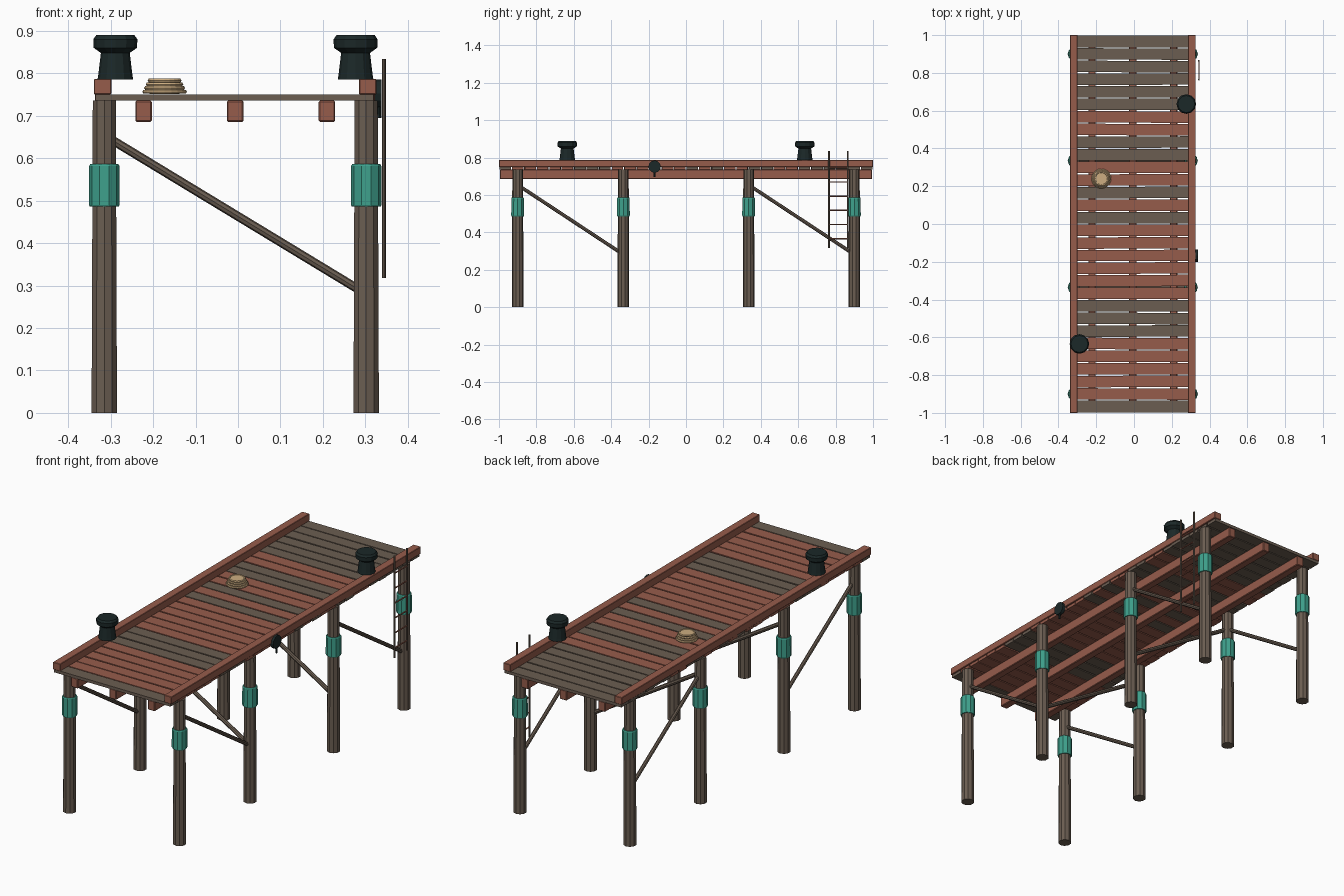
import bpy, bmesh, math, random
from mathutils import Vector, Matrix

if "Cube" in bpy.data.objects:
    bpy.data.objects.remove(bpy.data.objects["Cube"])

random.seed(4)
CX = -0.0065  # centre line of the pier


def material(name, rgb):
    m = bpy.data.materials.new(name)
    m.diffuse_color = (*rgb, 1)
    m.use_nodes = True
    m.node_tree.nodes["Principled BSDF"].inputs["Base Color"].default_value = m.diffuse_color
    return m


RED = material("red_wood", (0.305, 0.107, 0.071))
GREY = material("weathered_wood", (0.145, 0.110, 0.083))
TEAL = material("teal_wrap", (0.048, 0.352, 0.262))
IRON = material("black_iron", (0.011, 0.021, 0.021))
ROPE = material("rope_tan", (0.61, 0.42, 0.22))


def finish(bm, name, mat):
    bmesh.ops.recalc_face_normals(bm, faces=bm.faces)
    me = bpy.data.meshes.new(name)
    bm.to_mesh(me)
    bm.free()
    me.materials.append(mat)
    ob = bpy.data.objects.new(name, me)
    bpy.context.collection.objects.link(ob)
    return ob


def box(name, centre, size, mat, bevel=0.0, turn=0.0):
    bm = bmesh.new()
    bmesh.ops.create_cube(bm, size=1)
    bmesh.ops.scale(bm, vec=size, verts=bm.verts)
    if bevel:
        bmesh.ops.bevel(bm, geom=bm.edges[:], offset=bevel, segments=1, affect='EDGES')
    bmesh.ops.transform(bm, verts=bm.verts,
                        matrix=Matrix.Translation(centre) @ Matrix.Rotation(turn, 4, 'Z'))
    return finish(bm, name, mat)


def rod(name, a, b, r1, mat, r2=None, sides=8):
    a, b = Vector(a), Vector(b)
    d = b - a
    bm = bmesh.new()
    bmesh.ops.create_cone(bm, cap_ends=True, segments=sides, radius1=r1,
                          radius2=r1 if r2 is None else r2, depth=d.length)
    rot = Vector((0, 0, 1)).rotation_difference(d).to_matrix().to_4x4()
    bmesh.ops.transform(bm, verts=bm.verts, matrix=Matrix.Translation((a + b) / 2) @ rot)
    return finish(bm, name, mat)


def lathe(name, centre, profile, mat, sides=12, closed=False):
    """Revolve (radius, z) points; closed profiles make rings, open ones get caps."""
    bm = bmesh.new()
    rings = []
    for r, z in profile:
        rings.append([bm.verts.new((centre[0] + r * math.cos(t), centre[1] + r * math.sin(t), centre[2] + z))
                      for t in (2 * math.pi * i / sides for i in range(sides))])
    pairs = list(zip(rings, rings[1:])) + ([(rings[-1], rings[0])] if closed else [])
    for lo, hi in pairs:
        for i in range(sides):
            j = (i + 1) % sides
            bm.faces.new((lo[i], lo[j], hi[j], hi[i]))
    if not closed:
        bm.faces.new(rings[0])
        bm.faces.new(rings[-1])
    return finish(bm, name, mat)


# Deck planks, listed from back to front (g = grey, r = red)
pattern = "ggggggrrggrrgrgrrrrrrgggrrrrrg"
pitch = 2 / len(pattern)
for i, c in enumerate(pattern):
    edge = i in (0, len(pattern) - 1)
    box(f"deck_plank_{i}", (CX + random.uniform(-.003, .003), 1 - pitch * (i + .5), 0.743),
        (0.655, 0.0605 if not edge else 0.062, 0.015), GREY if c == "g" else RED,
        turn=0 if edge else random.uniform(-.006, .006))

# Stringers under the deck and curbs on its edges
for i, x in enumerate((-0.216, 0, 0.216)):
    box(f"stringer_{i}", (CX + x, 0, 0.7105), (0.039, 1.99, 0.05), RED, 0.003)
for side, s in (("left", -1), ("right", 1)):
    box(f"{side}_curb", (CX + s * 0.3125, 0, 0.7685), (0.041, 2.0, 0.037), RED, 0.002)

# Piles with teal wraps
PX = 0.3085
rows = (-0.9, -0.335, 0.335, 0.9)
for side, s in (("left", -1), ("right", 1)):
    x = CX + s * PX
    for i, y in enumerate(rows):
        rod(f"{side}_pile_{i}", (x, y, 0), (x, y, 0.736), 0.0315, GREY, 0.0285, 10)
        lathe(f"{side}_pile_wrap_{i}", (x, y, 0.486),
              ((0.034, 0), (0.0362, 0.004), (0.0355, 0.096), (0.033, 0.1)), TEAL, 10)
    # Lengthwise braces
    for i in (0, 2):
        rod(f"{side}_long_brace_{i}", (x, rows[i], 0.654), (x, rows[i + 1], 0.282), 0.0095, GREY)

# Cross braces on the two middle rows
for i in (1, 2):
    rod(f"cross_brace_{i}", (CX - PX, rows[i], 0.654), (CX + PX, rows[i], 0.28), 0.0105, GREY)

# Mooring bollards
bollard = ((0.042, 0), (0.040, 0.012), (0.034, 0.062), (0.051, 0.074), (0.052, 0.094), (0.045, 0.104))
for name, x, y in (("front", -0.289, -0.635), ("back", 0.277, 0.635)):
    lathe(f"{name}_bollard", (x, y, 0.786), bollard, IRON, 12)

# Coiled rope with a filled top
for i in range(4):
    R = 0.0475 - 0.0042 * i
    ring = [(R + 0.005 * math.cos(k * math.pi / 3), 0.005 * math.sin(k * math.pi / 3)) for k in range(6)]
    lathe(f"rope_coil_{i}", (-0.173, 0.24, 0.7565 + 0.0088 * i), ring, ROPE, 20, closed=True)
rod("rope_coil_core", (-0.173, 0.24, 0.751), (-0.173, 0.24, 0.785), 0.035, ROPE, sides=20)

# Round iron fitting on the right edge with its hanging pin
rod("side_fitting", (0.322, -0.168, 0.752), (0.3385, -0.168, 0.752), 0.033, IRON, sides=12)
rod("side_fitting_pin", (0.333, -0.168, 0.74), (0.333, -0.168, 0.695), 0.0045, IRON)

# Ladder at the back right
LX = 0.3435
for i, y in enumerate((0.765, 0.865)):
    rod(f"ladder_rail_{i}", (LX, y, 0.318), (LX, y, 0.834), 0.0048, GREY)
for i in range(6):
    z = 0.367 + 0.0757 * i
    rod(f"ladder_rung_{i}", (LX, 0.765, z), (LX, 0.865, z), 0.0036, RED, sides=6)
